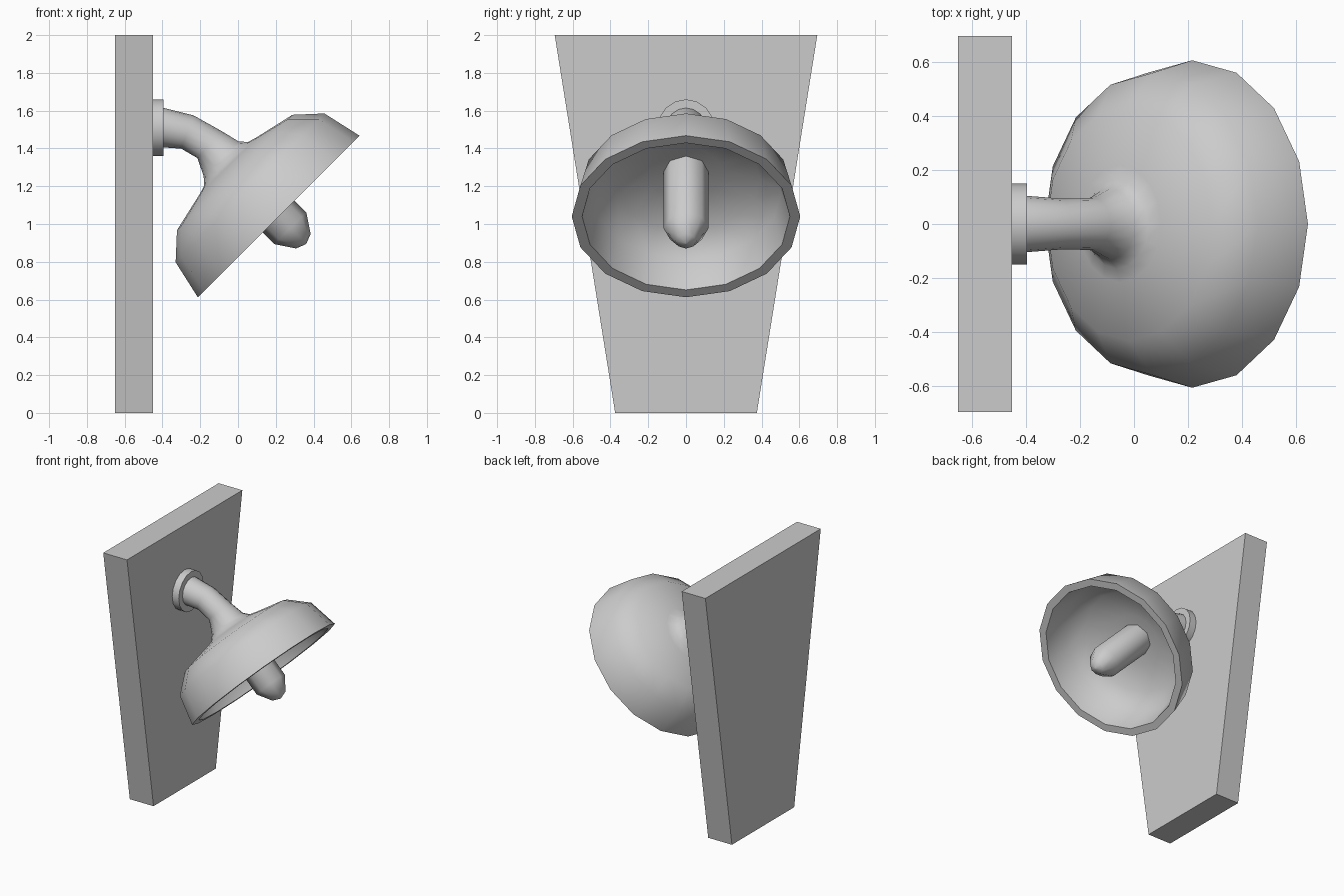
import bpy, bmesh
from math import pi, sin, cos, radians
from mathutils import Vector

if "Cube" in bpy.data.objects:
    bpy.data.objects.remove(bpy.data.objects["Cube"], do_unlink=True)

grey = bpy.data.materials.new("plain grey")
grey.use_nodes = True
colour = (0.6, 0.6, 0.6, 1)
grey.diffuse_color = colour
grey.node_tree.nodes["Principled BSDF"].inputs["Base Color"].default_value = colour

RIM = Vector((0.215, 0, 1.04))   # centre of the shade opening
TILT = 45                        # degrees below horizontal


def finish(name, bm, smooth=None):
    bmesh.ops.recalc_face_normals(bm, faces=bm.faces)
    mesh = bpy.data.meshes.new(name)
    bm.to_mesh(mesh)
    bm.free()
    mesh.materials.append(grey)
    ob = bpy.data.objects.new(name, mesh)
    bpy.context.collection.objects.link(ob)
    if smooth:
        bpy.ops.object.select_all(action='DESELECT')
        ob.select_set(True)
        bpy.context.view_layer.objects.active = ob
        bpy.ops.object.shade_smooth_by_angle(angle=radians(smooth))
    return ob


def on_axis(r, t):
    """Ring on the tilted lamp axis, t in front of the opening."""
    a = radians(TILT)
    return RIM.x + t * cos(a), RIM.z - t * sin(a), TILT, r


def loft(name, rings, sides=16, smooth=50):
    """Skin rings given as x, z, downward tilt and radius; cap both ends."""
    bm = bmesh.new()
    loops = []
    for x, z, tilt, r in rings:
        a = radians(tilt)
        up = Vector((sin(a), 0, cos(a)))
        side = Vector((0, 1, 0))
        loops.append([bm.verts.new(Vector((x, 0, z)) + r * (up * cos(q) + side * sin(q)))
                      for q in (2 * pi * i / sides for i in range(sides))])
    for a, b in zip(loops, loops[1:]):
        for i in range(sides):
            j = (i + 1) % sides
            bm.faces.new((a[i], a[j], b[j], b[i]))
    bm.faces.new(loops[0])
    bm.faces.new(loops[-1])
    return finish(name, bm, smooth)


# Tapered wall plate
bm = bmesh.new()
bmesh.ops.create_cube(bm, size=1)
for v in bm.verts:
    half = 0.695 if v.co.z > 0 else 0.375
    v.co = (-0.55 + 0.2 * v.co.x, 2 * half * v.co.y, 1 + 2 * v.co.z)
finish("wall_plate", bm)

# Round mounting flange
loft("mounting_flange", [(-0.45, 1.51, 0, 0.15), (-0.395, 1.51, 0, 0.15)])

# Bent arm flaring into the bowl shade, folded over the rim to its inside
arm = [(-0.42, 1.512, 0, 0.105), (-0.395, 1.51, 3, 0.104),
       (-0.268, 1.487, 20, 0.094), (-0.15, 1.42, 42, 0.096)]
outside = [(0.131, -0.43), (0.165, -0.393), (0.216, -0.378),
           (0.432, -0.329), (0.557, -0.214), (0.605, 0)]
inside = [(0.55, 0), (0.505, -0.185), (0.39, -0.285), (0.19, -0.33), (0.03, -0.337)]
loft("arm_and_shade", arm + [on_axis(*p) for p in outside + inside])

# Bulb with a pointed end
bulb = [(0.119, -0.34), (0.119, 0.088), (0.055, 0.185), (0.004, 0.205)]
loft("bulb", [on_axis(*p) for p in bulb], sides=8)
